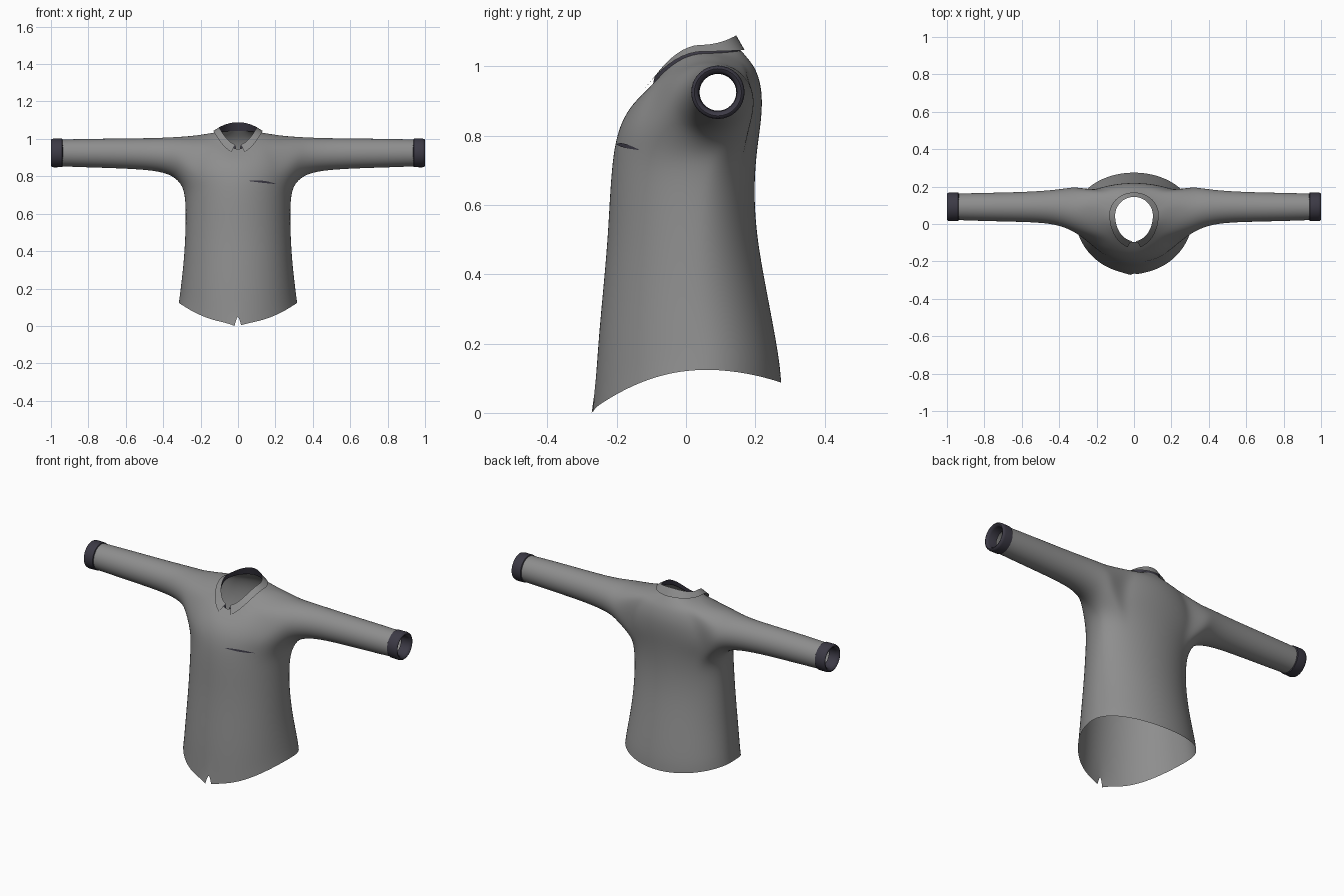
import bpy, bmesh
from math import sin, cos, pi, radians

if "Cube" in bpy.data.objects:
    bpy.data.objects.remove(bpy.data.objects["Cube"])

N = 32          # columns around the torso
HALF = 4        # half width of an armhole, in columns


def material(name, colour):
    m = bpy.data.materials.new(name)
    m.use_nodes = True
    m.diffuse_color = (*colour, 1)
    bsdf = m.node_tree.nodes["Principled BSDF"]
    bsdf.inputs["Base Color"].default_value = (*colour, 1)
    bsdf.inputs["Roughness"].default_value = 0.8
    return m


cloth = material("grey cloth", (0.27, 0.27, 0.27))
trim = material("dark trim", (0.045, 0.042, 0.06))


def finish(name, bm, mats, subdivide=0):
    """Turn a bmesh into a smooth shaded object."""
    bmesh.ops.recalc_face_normals(bm, faces=bm.faces)
    mesh = bpy.data.meshes.new(name)
    bm.to_mesh(mesh)
    bm.free()
    for m in mats:
        mesh.materials.append(m)
    ob = bpy.data.objects.new(name, mesh)
    bpy.context.collection.objects.link(ob)
    bpy.ops.object.select_all(action="DESELECT")
    ob.select_set(True)
    bpy.context.view_layer.objects.active = ob
    if subdivide:
        for p in mesh.polygons:
            p.use_smooth = True
        sub = ob.modifiers.new("smooth cloth", "SUBSURF")
        sub.levels = sub.render_levels = subdivide
        sub.boundary_smooth = "PRESERVE_CORNERS"
    else:
        bpy.ops.object.shade_smooth_by_angle(angle=radians(50))
    return ob


def ring_point(ring, a):
    """Point on a tilted oval: half width, then (y, z) at side, front and back."""
    w, side, front, back = ring
    s = sin(a)
    end = front if s < 0 else back
    return (w * cos(a),
            side[0] + (end[0] - side[0]) * abs(s),
            side[1] + (end[1] - side[1]) * s * s)


# Torso rings from the hem up over the shoulders to the neckline
torso = [
    (.318, (.05, .125), (-.266, .012), (.276, .087)),
    (.312, (.05, .17), (-.263, .07), (.272, .14)),
    (.302, (.04, .25), (-.255, .2), (.257, .23)),
    (.290, (.03, .36), (-.242, .34), (.232, .36)),
    (.282, (.03, .5), (-.227, .5), (.206, .5)),
    (.280, (.04, .63), (-.220, .65), (.196, .63)),
    (.288, (.06, .72), (-.211, .75), (.203, .74)),
    (.315, (.08, .80), (-.199, .805), (.213, .81)),
    (.315, (.085, .86), (-.184, .845), (.220, .87)),
    (.290, (.09, .94), (-.163, .88), (.220, .93)),
    (.230, (.09, 1.018), (-.140, .905), (.207, .98)),
    (.165, (.075, 1.028), (-.120, .925), (.190, 1.01)),
    (.108, (.05, 1.037), (-.098, .945), (.160, 1.045)),
]
HOLE_LOW, HOLE_TOP = 6, 10

bm = bmesh.new()
grid = [[bm.verts.new(ring_point(r, 2 * pi * i / N)) for i in range(N)] for r in torso]

# Notch in the front of the hem: the centre vertex is doubled and spread
centre = 3 * N // 4
grid[0][centre].co = (-.019, -.272, 0)
notch = bm.verts.new((.016, -.268, .004))

for r in range(len(torso) - 1):
    for i in range(N):
        to_side = min((i + .5) % (N / 2), N / 2 - (i + .5) % (N / 2))
        if HOLE_LOW <= r < HOLE_TOP and to_side < HALF:
            continue
        j = (i + 1) % N
        low = notch if r == 0 and i == centre else grid[r][i]
        bm.faces.new((low, grid[r][j], grid[r + 1][j], grid[r + 1][i]))

# Sleeves: x, centre y, centre z, radius y, radius z
sleeve = [
    (.31, .075, .890, .125, .122),
    (.36, .085, .909, .107, .100),
    (.45, .092, .918, .088, .087),
    (.60, .091, .922, .080, .081),
    (.80, .091, .924, .076, .077),
    (.96, .092, .925, .071, .072),
]
span = range(-HALF, HALF + 1)
rows = range(HOLE_LOW + 1, HOLE_TOP)
outline = ([(HOLE_LOW, j) for j in span] + [(r, HALF) for r in rows]
           + [(HOLE_TOP, -j) for j in span] + [(r, -HALF) for r in reversed(rows)])
n = len(outline)
for sign in (1, -1):
    loop = [grid[r][(j if sign > 0 else N // 2 - j) % N] for r, j in outline]
    for x, cy, cz, ry, rz in sleeve:
        angles = [-pi / 2 + (k - HALF) * 2 * pi / n for k in range(n)]
        new = [bm.verts.new((sign * x, cy + ry * cos(t), cz + rz * sin(t))) for t in angles]
        for k in range(n):
            m = (k + 1) % n
            bm.faces.new((loop[k], loop[m], new[m], new[k]))
        loop = new
shirt = finish("shirt_body", bm, [cloth], 2)

# Cuffs: a folded band turned about the sleeve axis, given as (x, radius)
band = [(.936, .070), (.940, .076), (.985, .077), (.997, .074),
        (1.0, .068), (.996, .060), (.985, .055), (.940, .053)]
for name, sign in (("left_cuff", 1), ("right_cuff", -1)):
    bm = bmesh.new()
    turns = [[bm.verts.new((sign * x, .092 + r * cos(2 * pi * k / N), .925 + r * sin(2 * pi * k / N)))
              for k in range(N)] for x, r in band]
    for a, b in zip(turns, turns[1:] + turns[:1]):
        for k in range(N):
            m = (k + 1) % N
            bm.faces.new((a[k], a[m], b[m], b[k]))
    finish(name, bm, [trim])

# Collar: dark inner stand, folded over into a grey flap, open at the front
collar = [
    (5, (.105, (.05, 1.035), (-.097, .943), (.158, 1.043))),
    (9, (.101, (.045, 1.062), (-.092, .968), (.145, 1.089))),
    (15, (.132, (.05, 1.043), (-.130, .922), (.169, 1.047))),
]
STEPS = 48
bm = bmesh.new()
edges = []
for gap, ring in collar:
    start, sweep = radians(gap - 90), radians(360 - 2 * gap)
    edges.append([bm.verts.new(ring_point(ring, start + sweep * k / STEPS)) for k in range(STEPS + 1)])
for part, (a, b) in enumerate(zip(edges, edges[1:])):
    for k in range(STEPS):
        bm.faces.new((a[k], a[k + 1], b[k + 1], b[k])).material_index = 1 - part
finish("collar", bm, [cloth, trim])

# Pocket edge on the left chest: a thin tapered strip laid on the cloth
bm = bmesh.new()
previous = None
for k in range(17):
    t = k / 16
    x, z, h = .06 + .16 * t, .778 - .018 * t * t, .001 + .005 * sin(pi * t)
    pair = [bm.verts.new((x, -.22 + 1.2 * x * x, z + d)) for d in (-h, h)]
    if previous:
        bm.faces.new((previous[0], pair[0], pair[1], previous[1]))
    previous = pair
pocket = finish("pocket_edge", bm, [trim])
wrap = pocket.modifiers.new("lie on cloth", "SHRINKWRAP")
wrap.target = shirt
wrap.wrap_mode = "ABOVE_SURFACE"
wrap.offset = .002
